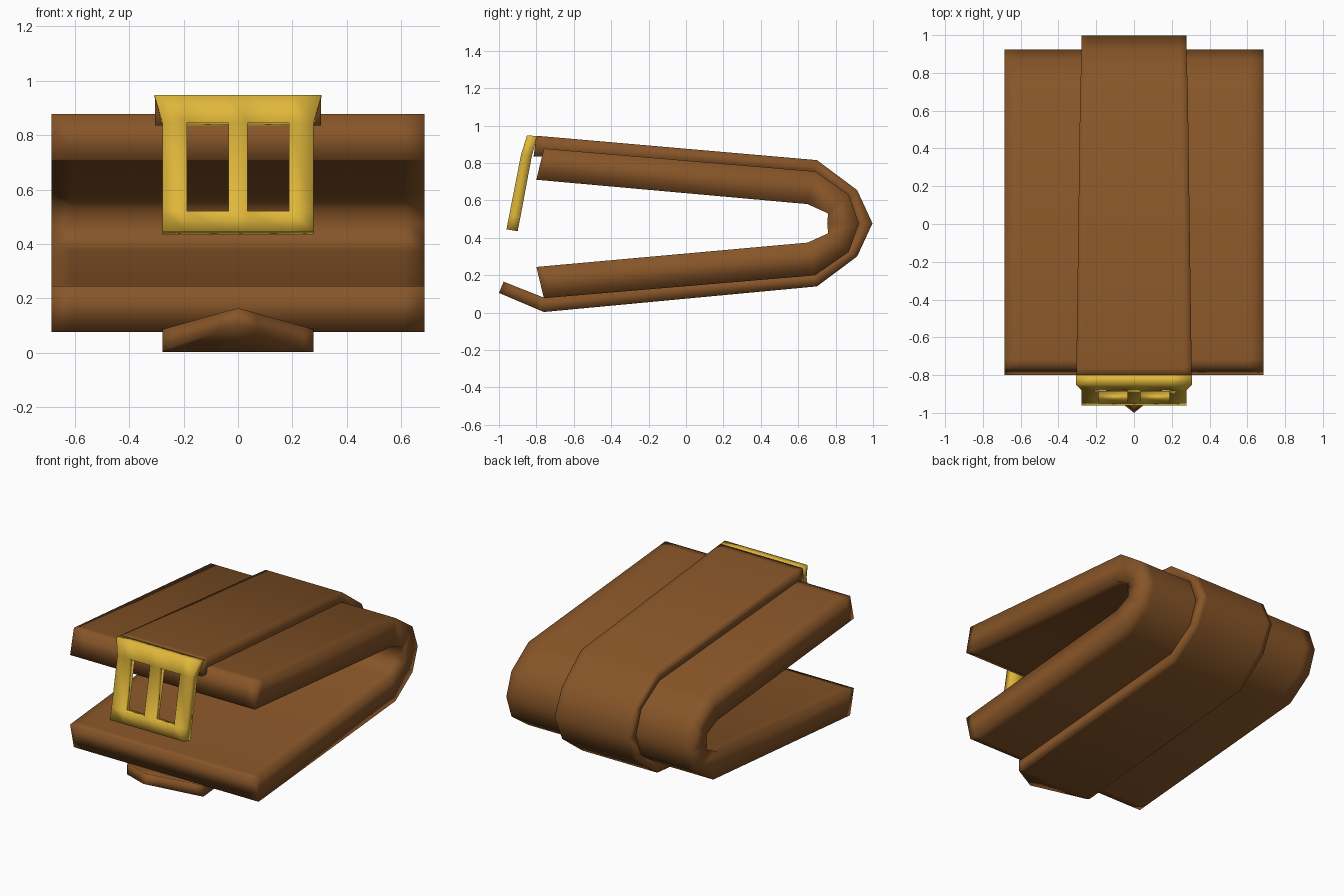
import bpy
import bmesh
import math

cube = bpy.data.objects.get("Cube")
if cube:
    bpy.data.objects.remove(cube, do_unlink=True)


def material(name, color):
    mat = bpy.data.materials.new(name)
    mat.use_nodes = True
    mat.diffuse_color = (*color, 1)
    mat.node_tree.nodes["Principled BSDF"].inputs["Base Color"].default_value = (*color, 1)
    return mat


leather = material("brown leather", (0.24, 0.09, 0.021))
gold = material("gold metal", (0.74, 0.47, 0.043))


def mix(a, b, t):
    return tuple(p + (q - p) * t for p, q in zip(a, b))


def slab(name, rows, columns, place, mat, holes=()):
    """Thick sheet: each row is an (outer, inner) pair of (y, z) points."""
    bm = bmesh.new()
    layers = [[[bm.verts.new(place(i, c, rows[i][side])) for c in columns]
               for i in range(len(rows))] for side in (0, 1)]
    cells = [(i, j) for i in range(len(rows) - 1)
             for j in range(len(columns) - 1) if (i, j) not in holes]
    rim = set()
    for i, j in cells:
        loop = [(i, j), (i + 1, j), (i + 1, j + 1), (i, j + 1)]
        for layer in layers:
            bm.faces.new([layer[a][b] for a, b in loop])
        # Edges used by a single cell form the rim
        for k in range(4):
            rim ^= {tuple(sorted((loop[k], loop[(k + 1) % 4])))}
    for (a, b), (c, d) in sorted(rim):
        bm.faces.new([layers[0][a][b], layers[0][c][d],
                      layers[1][c][d], layers[1][a][b]])
    bmesh.ops.recalc_face_normals(bm, faces=bm.faces)
    mesh = bpy.data.meshes.new(name)
    bm.to_mesh(mesh)
    bm.free()
    mesh.materials.append(mat)
    obj = bpy.data.objects.new(name, mesh)
    bpy.context.collection.objects.link(obj)
    bpy.ops.object.select_all(action="DESELECT")
    obj.select_set(True)
    bpy.context.view_layer.objects.active = obj
    bpy.ops.object.shade_smooth_by_angle(angle=math.radians(105))
    return obj


MID = 0.477


def flip(point):
    return (point[0], 2 * MID - point[1])


def folded(half, nose):
    """Mirror the upper half of a fold around its middle height."""
    return half + [nose] + [tuple(flip(p) for p in pair) for pair in reversed(half)]


# Folded body of the pouch
front = ((-0.76, 0.877), (-0.80, 0.71))
bend = ((0.69, 0.755), (0.65, 0.58))
half = [front,
        tuple(mix(p, q, 0.03) for p, q in zip(front, bend)),
        bend,
        ((0.87, 0.63), (0.76, 0.53))]
body_rows = folded(half, ((0.925, MID), (0.755, MID)))
slab("folded_body", body_rows, [-0.685, -0.61, 0, 0.61, 0.685],
     lambda i, c, p: (c, *p), leather)

# Strap wrapped around the body, ending in a pointed tongue
strap_rows = [((-0.80, 0.945), (-0.815, 0.835)),
              ((-0.76, 0.942), (-0.75, 0.835)),
              ((0.70, 0.815), (0.68, 0.745)),
              ((0.915, 0.655), (0.86, 0.625)),
              ((0.997, MID), (0.92, MID)),
              ((0.915, 0.30), (0.86, 0.33)),
              ((0.70, 0.14), (0.68, 0.21)),
              ((-0.76, 0.003), (-0.76, 0.08)),
              ((-1.0, 0.105), (-0.975, 0.165))]


def place_strap(i, c, point):
    if i == len(strap_rows) - 1:
        side = strap_rows[i].index(point)
        point = mix(strap_rows[i - 1][side], point, 1 - 0.92 * abs(c))
    width = 0.305 if i < 2 else 0.285 if i == 2 else 0.277
    return (c * width, *point)


slab("strap", strap_rows, [-1, -0.88, -0.25, 0, 0.25, 0.88, 1], place_strap, leather)

# Buckle frame with a centre bar and flared top
buckle_rows = [((-0.85, 0.948), (-0.795, 0.943)),
               ((-0.882, 0.845), (-0.825, 0.833)),
               ((-0.945, 0.522), (-0.885, 0.512)),
               ((-0.96, 0.445), (-0.90, 0.435))]
slab("buckle", buckle_rows, [-0.277, -0.187, -0.035, 0.035, 0.187, 0.277],
     lambda i, c, p: (c * (1.11 if i == 0 else 1), *p), gold,
     holes={(1, 1), (1, 3)})
